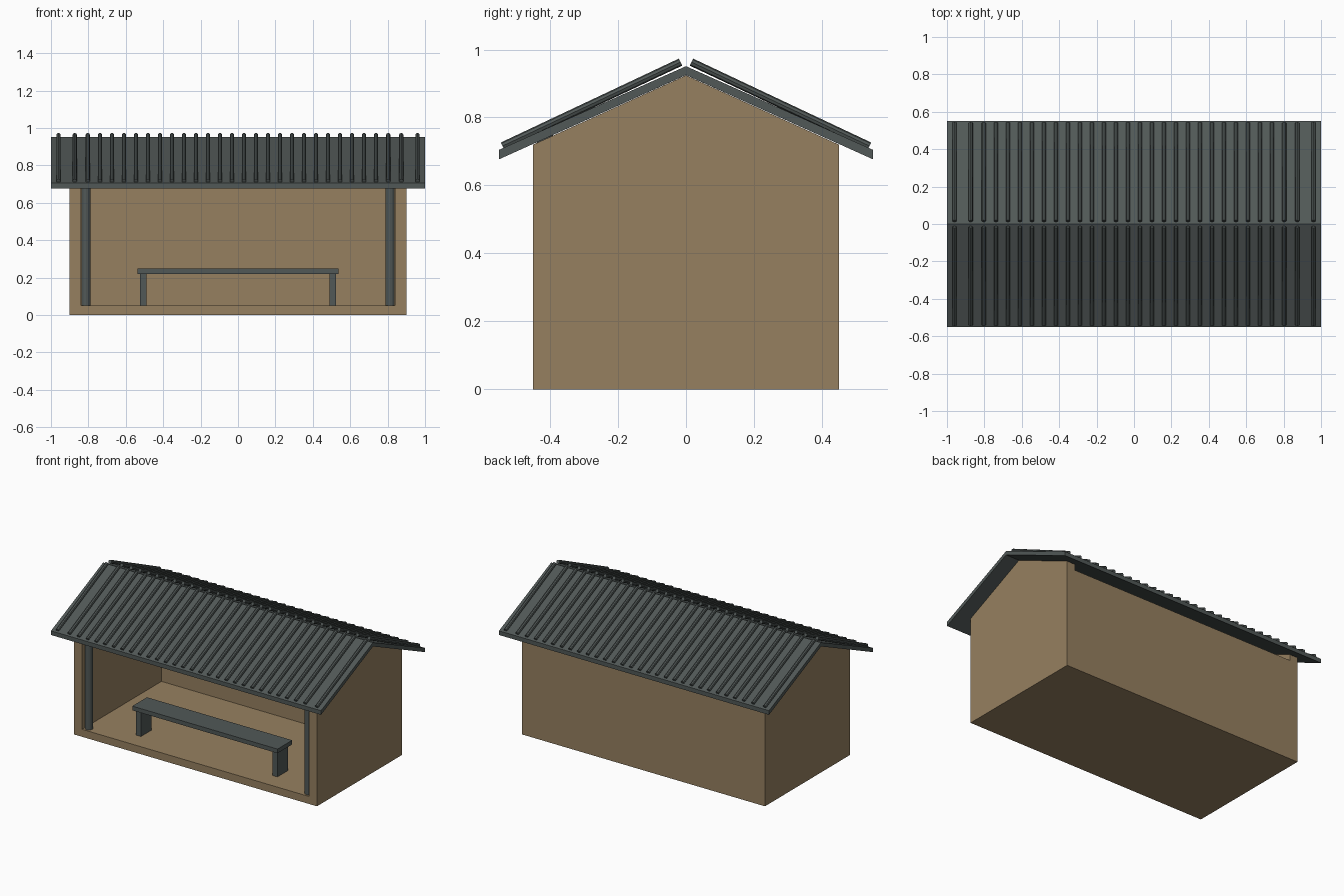
import bpy, bmesh, math
from mathutils import Vector

if "Cube" in bpy.data.objects:
    bpy.data.objects.remove(bpy.data.objects["Cube"])


def material(name, rgb):
    m = bpy.data.materials.new(name)
    m.diffuse_color = (*rgb, 1)
    m.use_nodes = True
    m.node_tree.nodes["Principled BSDF"].inputs["Base Color"].default_value = m.diffuse_color
    return m


TAN = material("tan_wood", (0.305, 0.216, 0.117))
GREY = material("slate_grey", (0.082, 0.098, 0.095))


def finish(name, bm, mat):
    bmesh.ops.recalc_face_normals(bm, faces=bm.faces)
    me = bpy.data.meshes.new(name)
    bm.to_mesh(me)
    bm.free()
    me.materials.append(mat)
    ob = bpy.data.objects.new(name, me)
    bpy.context.collection.objects.link(ob)
    return ob


def extrude_x(name, profile, x0, x1, mat):
    """Extrude a closed (y, z) profile along x."""
    bm = bmesh.new()
    face = bm.faces.new([bm.verts.new((x0, y, z)) for y, z in profile])
    out = bmesh.ops.extrude_face_region(bm, geom=[face])
    verts = [g for g in out["geom"] if isinstance(g, bmesh.types.BMVert)]
    bmesh.ops.translate(bm, verts=verts, vec=(x1 - x0, 0, 0))
    return finish(name, bm, mat)


def box(name, x0, x1, y0, y1, z0, z1, mat):
    return extrude_x(name, [(y0, z0), (y1, z0), (y1, z1), (y0, z1)], x0, x1, mat)


def add_rod(bm, a, b, r, sides):
    """Add a capped cylinder between two points."""
    a, b = Vector(a), Vector(b)
    d = b - a
    new = bmesh.ops.create_cone(bm, cap_ends=True, segments=sides,
                                radius1=r, radius2=r, depth=d.length)["verts"]
    rot = d.to_track_quat("Z", "Y").to_matrix()
    bmesh.ops.rotate(bm, verts=new, cent=(0, 0, 0), matrix=rot)
    bmesh.ops.translate(bm, verts=new, vec=(a + b) / 2)


# Floor and back wall (the back wall stops just short of the roof)
box("floor", -0.895, 0.895, -0.45, 0.45, 0, 0.05, TAN)
box("back_wall", -0.84, 0.84, 0.39, 0.45, 0.05, 0.68, TAN)

# Gable side walls
gable = [(-0.45, 0), (0.45, 0), (0.45, 0.72), (0, 0.924), (-0.45, 0.72)]
for side, x0, x1 in (("left", -0.9, -0.84), ("right", 0.84, 0.9)):
    extrude_x(side + "_gable_wall", gable, x0, x1, TAN)

# Roof slab
extrude_x("roof", [(-0.55, 0.677), (0, 0.925), (0.55, 0.677),
                   (0.55, 0.705), (0, 0.951), (-0.55, 0.705)], -1, 1, GREY)

# Roof ribs: evenly spaced, wider apart near the gable ends
half = [0.032 + 0.0642 * k for k in range(12)] + [0.803, 0.873, 0.96]
bm = bmesh.new()
for x in half:
    for sx in (-1, 1):
        for sy in (-1, 1):
            add_rod(bm, (sx * x, sy * 0.016, 0.963), (sx * x, sy * 0.54, 0.716), 0.0115, 8)
finish("roof_ribs", bm, GREY)

# Front posts and bench legs
for side, s in (("left", -1), ("right", 1)):
    bm = bmesh.new()
    add_rod(bm, (s * 0.813, -0.415, 0.05), (s * 0.813, -0.415, 0.75), 0.024, 12)
    finish(side + "_front_post", bm, GREY)
    xa, xb = sorted((s * 0.488, s * 0.523))
    box(side + "_bench_leg", xa, xb, -0.33, -0.22, 0.05, 0.22, GREY)

# Bench seat
box("bench_seat", -0.538, 0.538, -0.35, -0.195, 0.22, 0.248, GREY)
